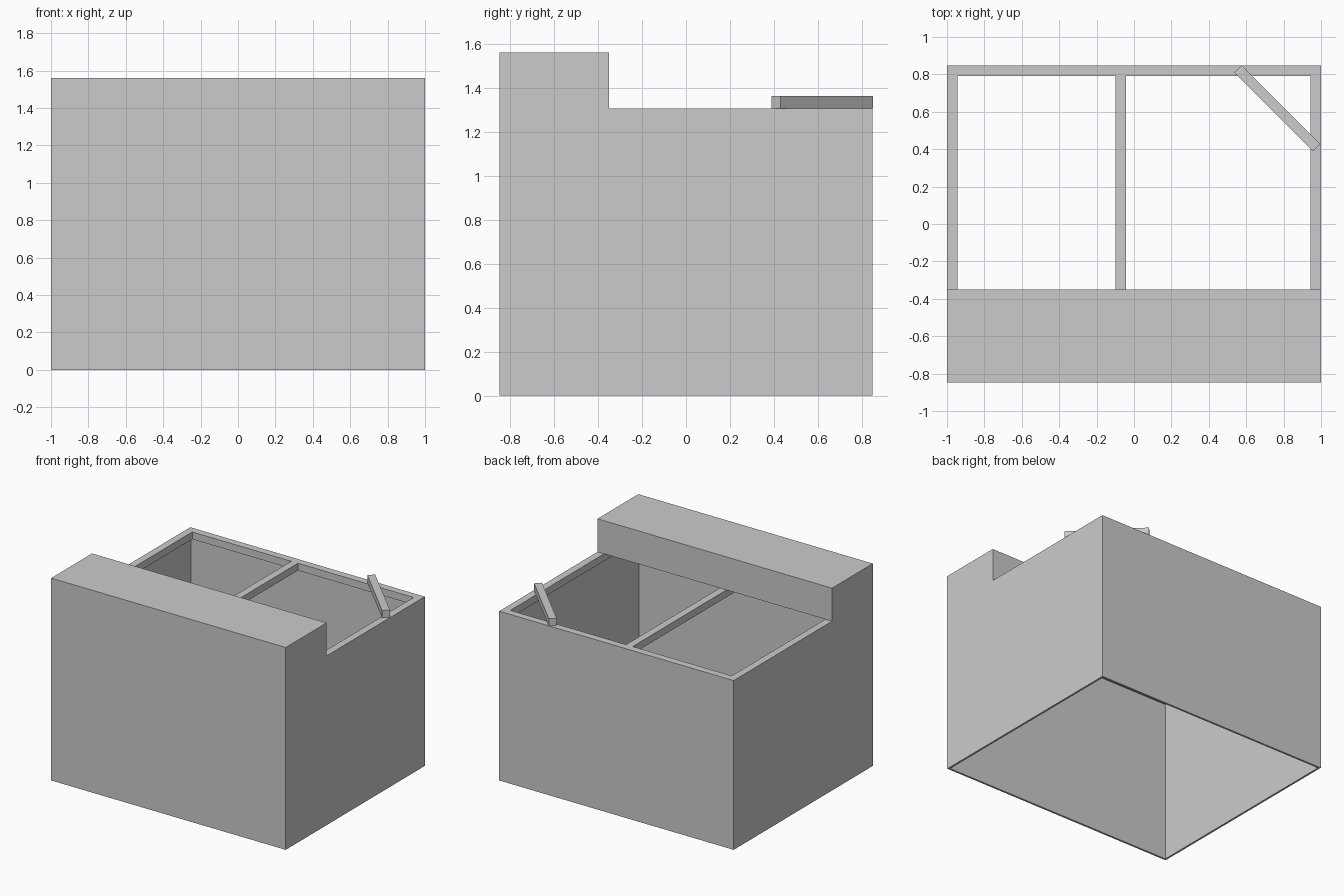
import bpy, bmesh, math
from mathutils import Matrix, Vector

if "Cube" in bpy.data.objects:
    bpy.data.objects.remove(bpy.data.objects["Cube"])

X, Y = 1.0, 0.847        # half width and depth
TOP, BEAM, WALL = 1.305, 0.056, 0.015
LOW = TOP - BEAM
LEDGE = -0.35            # rear edge of the raised front block


def box(name, lo, hi, turn=0.0):
    """Box between two corners, optionally turned about its vertical axis."""
    lo, hi = Vector(lo), Vector(hi)
    bm = bmesh.new()
    bmesh.ops.create_cube(bm, size=1, matrix=Matrix.Diagonal((*(hi - lo), 1)))
    me = bpy.data.meshes.new(name)
    bm.to_mesh(me)
    bm.free()
    ob = bpy.data.objects.new(name, me)
    ob.location = (lo + hi) / 2
    ob.rotation_euler.z = turn
    bpy.context.collection.objects.link(ob)
    return ob


# Thin outer walls, open at the bottom, with the square-section top rail
for prefix, t, z0, z1 in (("wall", WALL, 0, LOW), ("top_rail", BEAM, LOW, TOP)):
    for side, s in (("left", -1), ("right", 1)):
        xs = sorted((s * X, s * (X - t)))
        box(f"{side}_{prefix}", (xs[0], -Y, z0), (xs[1], Y, z1))
    for side, s in (("front", -1), ("back", 1)):
        ys = sorted((s * Y, s * (Y - t)))
        box(f"{side}_{prefix}", (t - X, ys[0], z0), (X - t, ys[1], z1))

# Middle beam running front to back
box("middle_beam", (-0.099, -Y + BEAM, LOW), (-0.043, Y - BEAM, TOP))

# Raised block along the front
box("front_block", (-X, -Y, TOP), (X, LEDGE, 1.56))

# Diagonal brace lying across the back right corner
c, half = Vector((0.766, 0.619)), 0.297
box("corner_brace", (c.x - half, c.y - BEAM / 2, TOP),
    (c.x + half, c.y + BEAM / 2, TOP + BEAM), -math.pi / 4)
